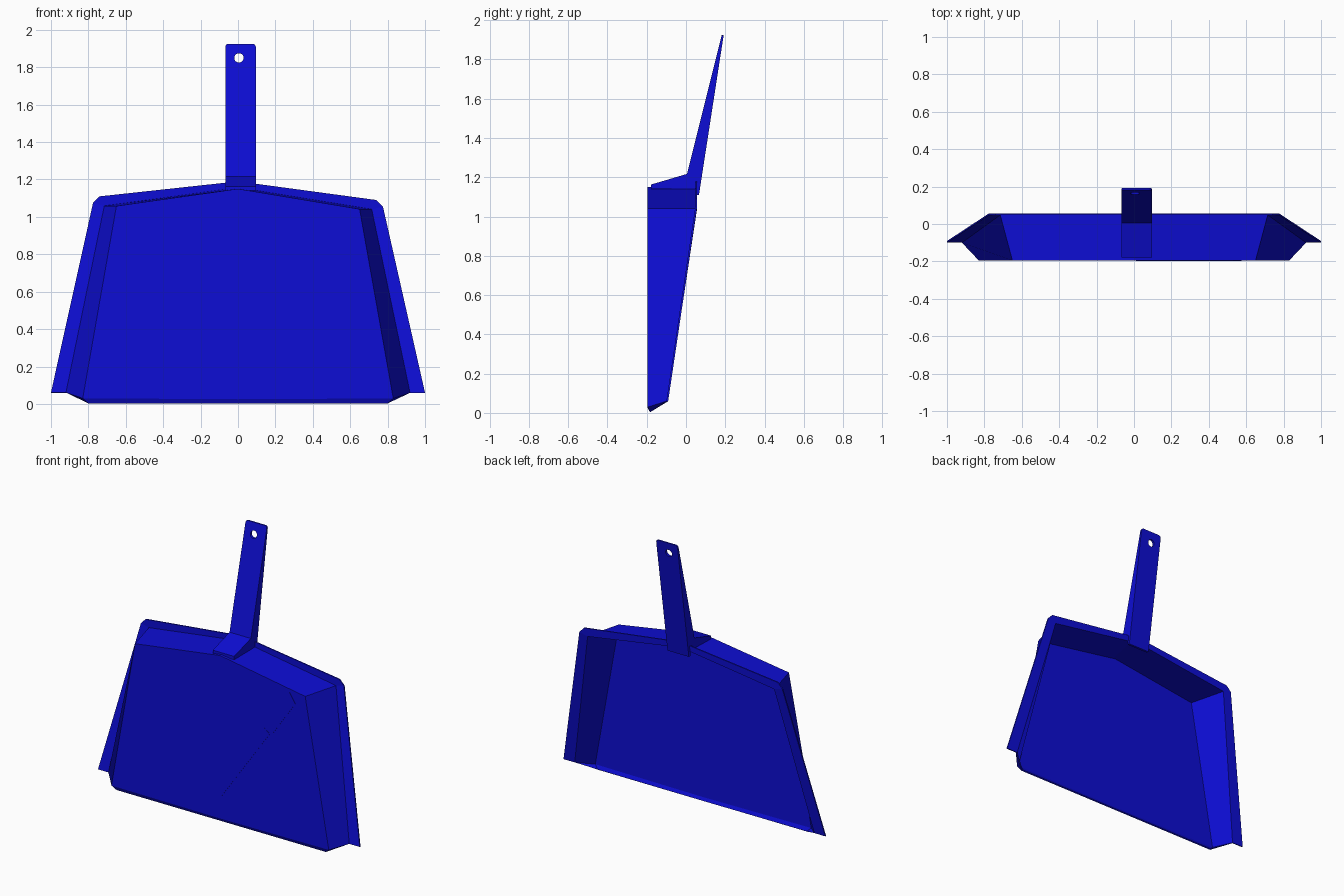
import bpy, bmesh, math
from mathutils import Matrix, Vector

cube = bpy.data.objects.get("Cube")
if cube:
    bpy.data.objects.remove(cube, do_unlink=True)

blue = bpy.data.materials.new("deep_blue_plastic")
blue.use_nodes = True
colour = (0.004, 0.004, 0.66, 1)
blue.diffuse_color = colour
blue.node_tree.nodes["Principled BSDF"].inputs["Base Color"].default_value = colour


def make_object(name, bm):
    mesh = bpy.data.meshes.new(name)
    bm.to_mesh(mesh)
    bm.free()
    mesh.materials.append(blue)
    obj = bpy.data.objects.new(name, mesh)
    bpy.context.collection.objects.link(obj)
    return obj


def extrude_profile(bm, points, offset):
    """Extrude a closed outline into a solid."""
    face = bm.faces.new([bm.verts.new(p) for p in points])
    result = bmesh.ops.extrude_face_region(bm, geom=[face], use_keep_orig=True)
    moved = [g for g in result["geom"] if isinstance(g, bmesh.types.BMVert)]
    bmesh.ops.translate(bm, verts=moved, vec=offset)
    bmesh.ops.recalc_face_normals(bm, faces=bm.faces)


# Tray: floor, front lip, side walls, top wall and surrounding rim
points = {
    "lip_mid": (0, -0.183, 0.003), "lip": (0.80, -0.183, 0.003),
    "low_mid": (0, -0.195, 0.025), "low": (0.83, -0.195, 0.03),
    "high": (0.65, -0.195, 1.05), "high_mid": (0, -0.195, 1.15),
    "in_low": (0.92, -0.10, 0.06), "in_high": (0.715, 0.048, 1.05),
    "in_mid": (0, 0.048, 1.157),
    "out_low": (1.0, -0.10, 0.06), "out_high": (0.775, 0.048, 1.065),
    "out_corner": (0.74, 0.048, 1.10), "out_mid": (0, 0.048, 1.19),
}
panels = [
    "lip_mid lip low low_mid", "low_mid low high high_mid",
    "lip in_low low", "low in_low in_high high",
    "high in_high in_mid high_mid", "in_low out_low out_high in_high",
    "in_high out_high out_corner out_mid in_mid",
]
bm = bmesh.new()
for side in (1, -1):
    verts = {}
    for key, (x, y, z) in points.items():
        # the upper edge leans very slightly to one side
        verts[key] = bm.verts.new((side * x, y, z - 0.012 * side * x * z))
    for panel in panels:
        loop = [verts[k] for k in panel.split()]
        bm.faces.new(loop if side > 0 else loop[::-1])
bmesh.ops.remove_doubles(bm, verts=bm.verts, dist=0.0001)
tray = make_object("tray", bm)
shell = tray.modifiers.new("thickness", "SOLIDIFY")
shell.thickness = 0.009
shell.offset = -1

# Handle: tapering wedge with a sloped foot on the top wall
left, right = -0.068, 0.095
profile = [(-0.178, 1.14), (-0.178, 1.163), (0.005, 1.217), (0.182, 1.925),
           (0.192, 1.925), (0.066, 1.11), (0.05, 1.11), (0.05, 1.14)]
bm = bmesh.new()
extrude_profile(bm, [(left, y, z) for y, z in profile], Vector((right - left, 0, 0)))
tip_edges = [e for e in bm.edges
             if all(v.co.z > 1.9 for v in e.verts)
             and abs(e.verts[0].co.x - e.verts[1].co.x) < 0.001]
bmesh.ops.bevel(bm, geom=tip_edges, offset=0.015, segments=2, affect="EDGES", profile=0.5)
handle = make_object("handle", bm)

# Hanging hole
bm = bmesh.new()
bmesh.ops.create_cone(bm, cap_ends=True, segments=20, radius1=0.025, radius2=0.025,
                      depth=0.4,
                      matrix=Matrix.Translation((0.005, 0.17, 1.85))
                      @ Matrix.Rotation(math.pi / 2, 4, "X"))
cutter = make_object("hanging_hole_cutter", bm)
cutter.hide_render = True
cutter.hide_viewport = True
cutter.display_type = "WIRE"
hole = handle.modifiers.new("hanging_hole", "BOOLEAN")
hole.operation = "DIFFERENCE"
hole.solver = "EXACT"
hole.object = cutter

# Slim raised ribs on the floor panel
ribs = {
    "lower_rib": [(0.01, 0.18), (0.38, 0.71), (0.34, 0.74)],
    "upper_rib": [(0.41, 0.73), (0.575, 0.97), (0.53, 1.04), (0.365, 0.76)],
}
for name, outline in ribs.items():
    bm = bmesh.new()
    extrude_profile(bm, [(x, -0.197, z) for x, z in outline], Vector((0, 0.004, 0)))
    make_object(name, bm)
